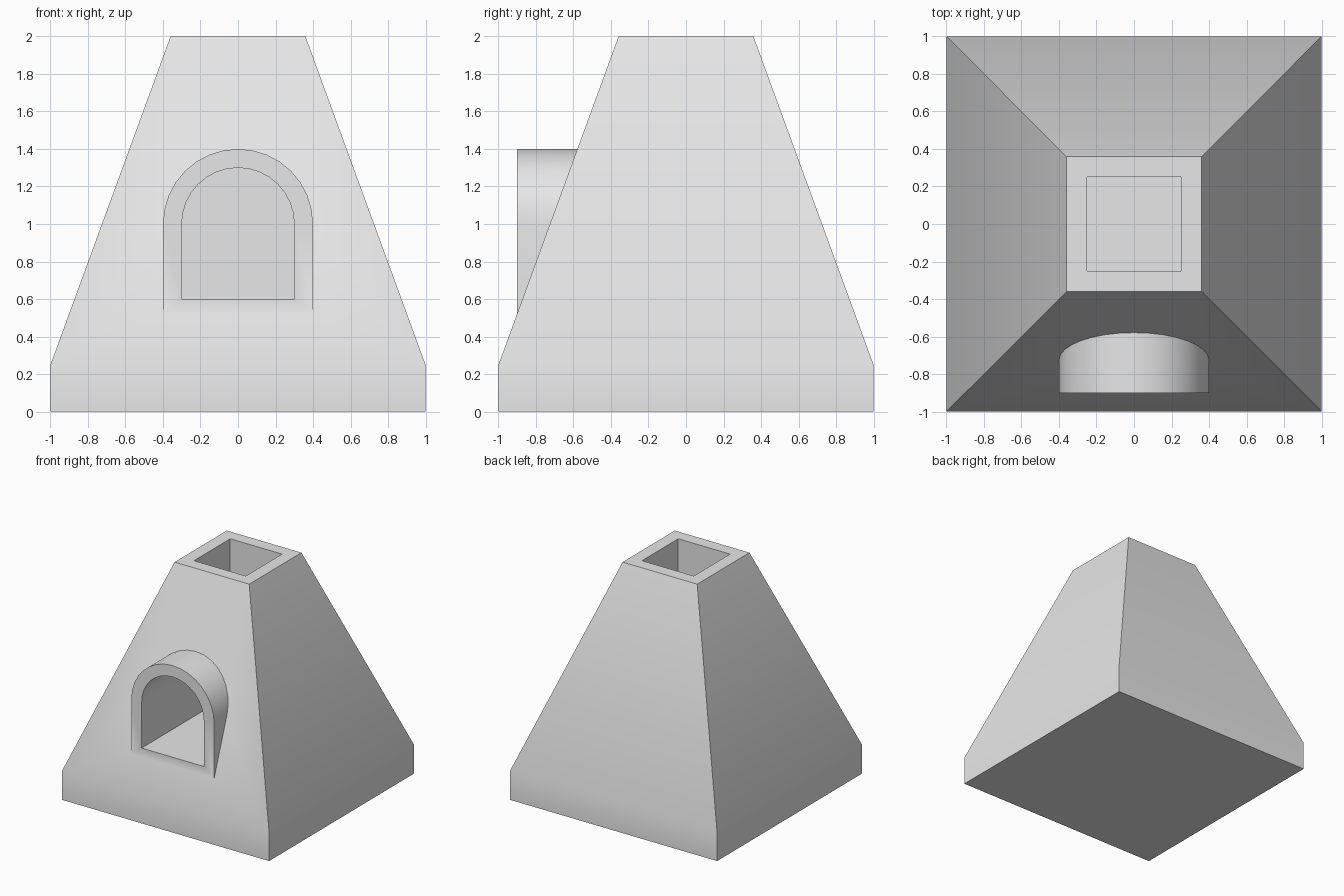
import bpy
import bmesh
import math
from mathutils import Vector

cube = bpy.data.objects.get("Cube")
if cube:
    bpy.data.objects.remove(cube, do_unlink=True)

stone = bpy.data.materials.new("grey_stone")
stone.use_nodes = True
GREY = (0.8, 0.8, 0.8, 1)
stone.diffuse_color = GREY
stone.node_tree.nodes["Principled BSDF"].inputs["Base Color"].default_value = GREY


def finish(bm, name):
    bmesh.ops.recalc_face_normals(bm, faces=bm.faces)
    mesh = bpy.data.meshes.new(name)
    bm.to_mesh(mesh)
    bm.free()
    mesh.materials.append(stone)
    obj = bpy.data.objects.new(name, mesh)
    bpy.context.collection.objects.link(obj)
    return obj


def extrude_profile(name, points, offset):
    """Closed solid from a flat outline pushed along offset."""
    bm = bmesh.new()
    face = bm.faces.new([bm.verts.new(p) for p in points])
    new = bmesh.ops.extrude_face_region(bm, geom=[face], use_keep_orig=True)
    moved = [v for v in new["geom"] if isinstance(v, bmesh.types.BMVert)]
    bmesh.ops.translate(bm, verts=moved, vec=Vector(offset))
    return finish(bm, name)


def square(half, z):
    return [(-half, -half, z), (half, -half, z), (half, half, z), (-half, half, z)]


def arch(radius, bottom, y, spring=1.0, steps=16):
    """Round-topped doorway outline in the xz plane."""
    points = [(-radius, y, bottom), (radius, y, bottom)]
    for i in range(steps + 1):
        a = math.pi * i / steps
        points.append((radius * math.cos(a), y, spring + radius * math.sin(a)))
    return points


def combine(target, tool, operation):
    mod = target.modifiers.new(operation.lower(), 'BOOLEAN')
    mod.object = tool
    mod.operation = operation
    mod.solver = 'EXACT'
    bpy.context.view_layer.objects.active = target
    bpy.ops.object.modifier_apply(modifier=mod.name)
    bpy.data.objects.remove(tool, do_unlink=True)


# Plinth with a tapering hood, lofted through three squares
bm = bmesh.new()
rings = [[bm.verts.new(p) for p in square(half, z)]
         for half, z in ((1, 0), (1, 0.25), (0.36, 2))]
for low, high in zip(rings, rings[1:]):
    for i in range(4):
        j = (i + 1) % 4
        bm.faces.new((low[i], low[j], high[j], high[i]))
bm.faces.new(rings[0][::-1])
bm.faces.new(rings[-1])
body = finish(bm, "furnace_body")

# Arched porch on the front
combine(body, extrude_profile("porch", arch(0.4, 0.4, -0.9), (0, 0.7, 0)), 'UNION')

# Firebox tunnel and the flue that meets it
combine(body, extrude_profile("firebox_cutter", arch(0.3, 0.6, -1.1), (0, 1.4, 0)), 'DIFFERENCE')
combine(body, extrude_profile("flue_cutter", square(0.25, 0.6), (0, 0, 1.6)), 'DIFFERENCE')

# Soft shading on the arch and plinth bend, crisp corners elsewhere
bpy.ops.object.select_all(action='DESELECT')
body.select_set(True)
bpy.context.view_layer.objects.active = body
bpy.ops.object.shade_smooth_by_angle(angle=math.radians(30))
